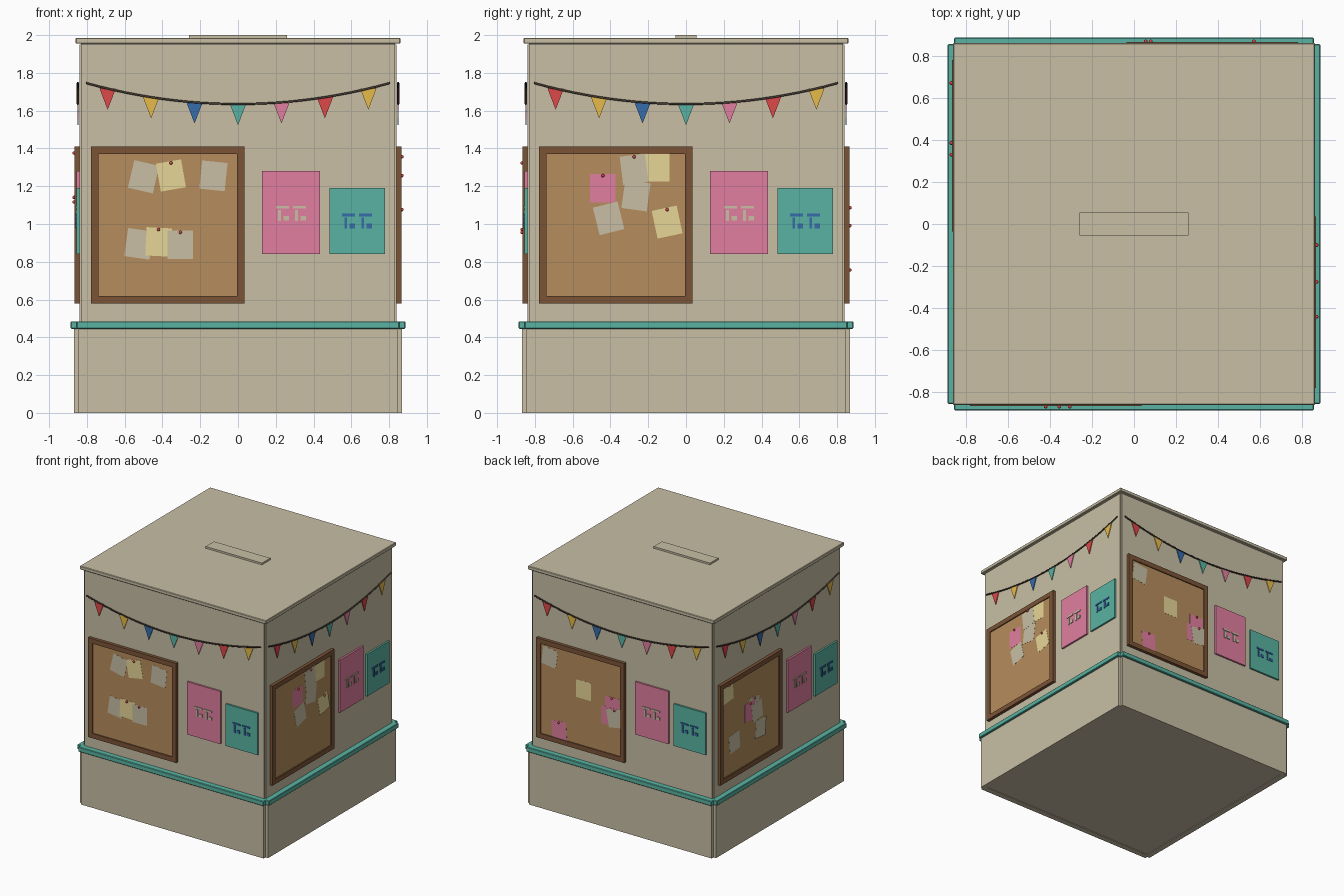
import bpy, bmesh
from math import pi, radians
from mathutils import Matrix, Vector

if "Cube" in bpy.data.objects:
    bpy.data.objects.remove(bpy.data.objects["Cube"])


def material(name, r, g, b):
    m = bpy.data.materials.new(name)
    m.use_nodes = True
    m.diffuse_color = (r, g, b, 1)
    bsdf = m.node_tree.nodes["Principled BSDF"]
    bsdf.inputs["Base Color"].default_value = (r, g, b, 1)
    bsdf.inputs["Roughness"].default_value = 0.8
    return m


beige = material("beige", .58, .52, .375)
teal = material("teal", .10, .45, .36)
pink = material("pink", .75, .21, .35)
red = material("red", .73, .065, .065)
gold = material("gold", .8, .5, .068)
blue = material("blue", .037, .15, .40)
wood = material("frame_wood", .2, .087, .037)
cork = material("cork", .47, .27, .109)
cream = material("cream_paper", .82, .69, .32)
dark = material("dark_string", .06, .045, .035)


def finish(bm, name, mat, turn):
    me = bpy.data.meshes.new(name)
    bmesh.ops.recalc_face_normals(bm, faces=bm.faces)
    bm.to_mesh(me)
    bm.free()
    me.materials.append(mat)
    ob = bpy.data.objects.new(name, me)
    ob.matrix_world = turn
    bpy.context.collection.objects.link(ob)
    return ob


# Box on a wall: centre (u, z), size (w, h), depth from d0 to d1 outwards
def box(name, mat, turn, u, z, w, h, d0, d1, angle=0, bevel=0):
    bm = bmesh.new()
    m = (Matrix.Translation((u, -(d0 + d1) / 2, z))
         @ Matrix.Rotation(radians(-angle), 4, 'Y')
         @ Matrix.Diagonal((w, d1 - d0, h, 1)))
    bmesh.ops.create_cube(bm, size=1, matrix=m)
    if bevel:
        bmesh.ops.bevel(bm, geom=bm.edges[:], offset=bevel, segments=1, affect='EDGES')
    return finish(bm, name, mat, turn)


def pushpin(turn, u, z):
    bm = bmesh.new()
    bmesh.ops.create_uvsphere(bm, u_segments=10, v_segments=6, radius=.009,
                              matrix=Matrix.Translation((u, -.868, z)))
    pin = finish(bm, "pushpin", red, turn)
    pin.data.shade_smooth()


def sag(u):
    return 1.635 + .11 * (u / .8) ** 2


def pennant(turn, u, mat):
    bm = bmesh.new()
    z = sag(u)
    tri = [bm.verts.new((u + a, -.844, z + b))
           for a, b in ((-.043, 0), (.043, 0), (0, -.112))]
    face = bm.faces.new(tri)
    ext = bmesh.ops.extrude_face_region(bm, geom=[face])
    verts = [v for v in ext["geom"] if isinstance(v, bmesh.types.BMVert)]
    bmesh.ops.translate(bm, verts=verts, vec=(0, -.006, 0))
    finish(bm, "pennant", mat, turn)


def bunting(turn):
    cu = bpy.data.curves.new("bunting_string", 'CURVE')
    cu.dimensions = '3D'
    cu.bevel_depth = .006
    cu.bevel_resolution = 1
    sp = cu.splines.new('POLY')
    sp.points.add(24)
    for i, p in enumerate(sp.points):
        u = -.805 + 1.61 * i / 24
        p.co = (u, -.848, sag(u), 1)
    cu.materials.append(dark)
    ob = bpy.data.objects.new("bunting_string", cu)
    ob.matrix_world = turn
    bpy.context.collection.objects.link(ob)
    for i, mat in enumerate((red, gold, blue, teal, pink, red, gold)):
        pennant(turn, -.69 + .23 * i, mat)


def pinboard(turn, notes):
    u, z, w, h, b = -.372, .995, .815, .83, .04
    box("cork_panel", cork, turn, u, z, w - .04, h - .04, .835, .857)
    for s in (-1, 1):
        box("board_frame_side", wood, turn, u + s * (w - b) / 2, z, b, h, .84, .866)
        box("board_frame_rail", wood, turn, u, z + s * (h - b) / 2, w - 2 * b, b, .84, .866)
    for i, (nu, nz, angle, mat, pinned) in enumerate(notes):
        d = .858 + .0008 * i
        box("note", mat, turn, nu, nz, .135, .15, d, d + .001, angle)
        if pinned:
            pushpin(turn, nu, nz + .066)


# Poster with an abstract pattern of blocks
def poster(turn, name, mat, ink, u, z, w, h, mu, mz):
    box(name, mat, turn, u, z, w, h, .835, .855)
    for s in (-1, 1):
        c = mu + s * .045
        box("poster_bar", ink, turn, c, mz + .033, .07, .014, .855, .861)
        box("poster_block", ink, turn, c - .015, mz - .01, .014, .06, .855, .861)
        box("poster_block", ink, turn, c + .02, mz - .025, .028, .025, .855, .861)


# Notes on each wall: across, height, tilt, paper, pinned
walls = (
    ((-.5, 1.25, -13, beige, False), (-.355, 1.257, 10, cream, True),
     (-.13, 1.255, -6, beige, False), (-.525, .895, -8, beige, False),
     (-.42, .905, -3, cream, True), (-.305, .89, 0, beige, True)),
    ((-.44, 1.19, 0, pink, True), (-.155, 1.30, 0, cream, False),
     (-.265, 1.15, -8, beige, False), (-.275, 1.29, 7, beige, True),
     (-.41, 1.03, 14, beige, False), (-.10, 1.01, 12, cream, True)),
    ((-.66, 1.275, -8, beige, False), (-.345, 1.085, 0, cream, False),
     (-.57, .69, 4, pink, True), (-.08, 1.02, 0, pink, True),
     (-.11, .93, 0, pink, False), (-.055, .925, 10, beige, True)),
    ((-.67, 1.31, 5, cream, True), (-.33, 1.075, -8, beige, True),
     (-.385, 1.05, 0, pink, True), (-.29, 1.02, 8, beige, False),
     (-.59, .87, 5, beige, False), (-.245, .86, -5, beige, False)),
)

# Core, lid and top block
still = Matrix.Identity(4)
box("body_core", beige, still, 0, .98, 1.66, 1.95, -.83, .83)
box("lid", beige, still, 0, 1.97, 1.72, .03, -.86, .86, 0, .004)
box("top_block", beige, still, 0, 1.99, .52, .02, -.055, .055)

# Four matching walls
for k, notes in enumerate(walls):
    turn = Matrix.Rotation(k * pi / 2, 4, 'Z')
    box("wall_panel", beige, turn, 0, 1.2, 1.66, 1.5, .82, .84)
    box("base_panel", beige, turn, 0, .2225, 1.69, .445, .82, .868)
    box("trim_rail", teal, turn, 0, .465, 1.71, .04, .82, .886, 0, .004)
    bunting(turn)
    pinboard(turn, notes)
    poster(turn, "tall_poster", pink, beige, .281, 1.06, .308, .44, .28, 1.055)
    poster(turn, "short_poster", teal, blue, .632, 1.015, .295, .35, .63, 1.015)
